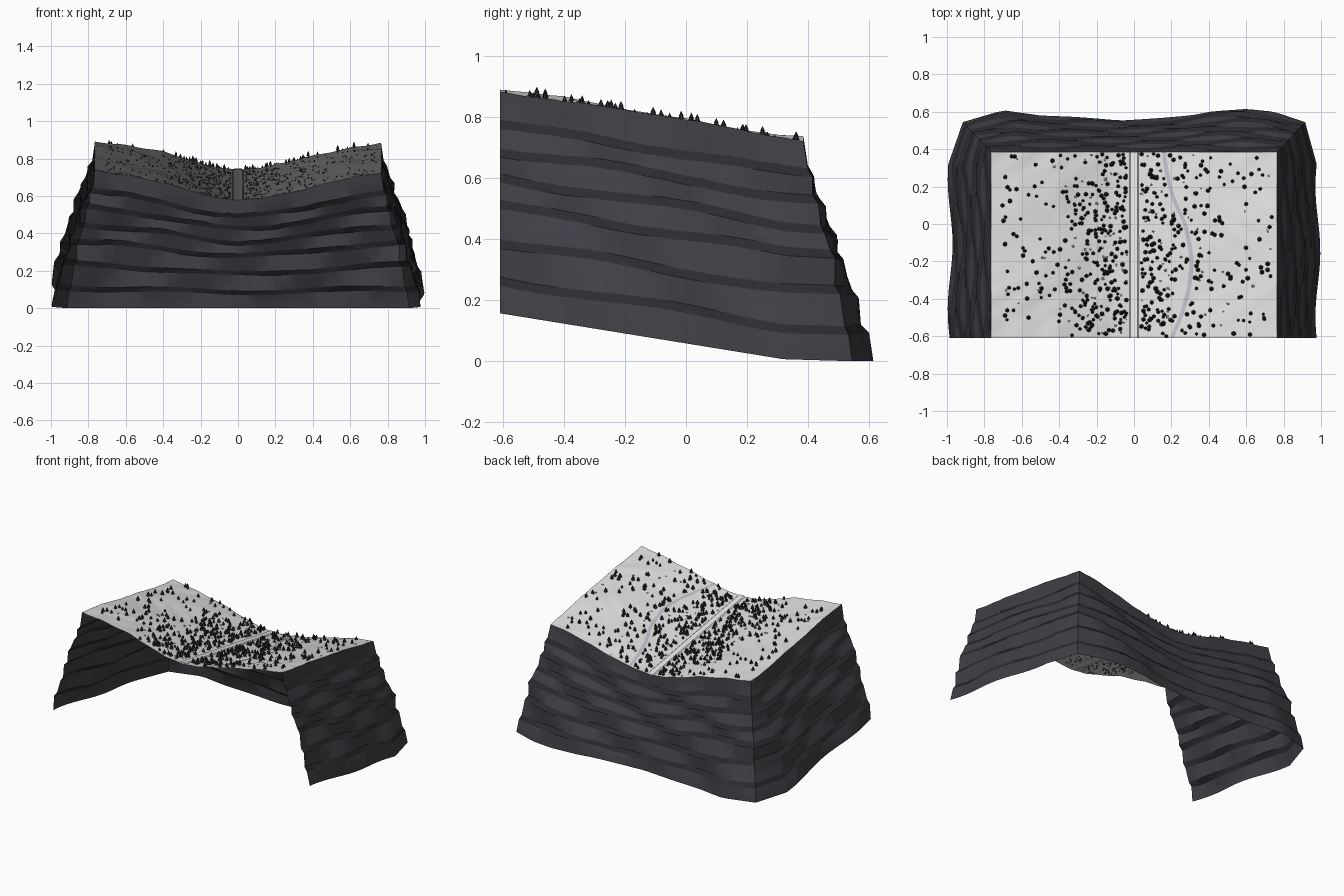
import bpy, bmesh, math, random
from mathutils import Vector, Matrix

if "Cube" in bpy.data.objects:
    bpy.data.objects.remove(bpy.data.objects["Cube"])

random.seed(7)
HALF, FRONT, BACK = 0.765, -0.61, 0.385


def material(name, r, g, b):
    m = bpy.data.materials.new(name)
    m.diffuse_color = (r, g, b, 1)
    m.use_nodes = True
    m.node_tree.nodes["Principled BSDF"].inputs["Base Color"].default_value = m.diffuse_color
    return m


SNOW = material("snow", 0.72, 0.72, 0.72)
TRACK = material("packed snow", 0.80, 0.80, 0.79)
ICE = material("stream ice", 0.50, 0.50, 0.56)
ROCK = material("slate rock", 0.052, 0.050, 0.060)
DARK = material("dark strata", 0.026, 0.025, 0.030)
PINE = material("pine green", 0.020, 0.024, 0.024)
STONE = material("grey stone", 0.32, 0.32, 0.33)


def lerp_table(pts, t):
    for (a, va), (b, vb) in zip(pts, pts[1:]):
        if t <= b:
            return va + (vb - va) * max(0, (t - a) / (b - a))
    return pts[-1][1]


def height(x, y):
    """Sloping valley floor with gentle drifts."""
    p = lerp_table([(-0.77, .155), (-.6, .132), (-.4, .092), (-.25, .045), (-.12, .012), (0, 0),
                    (.12, .010), (.25, .036), (.4, .073), (.6, .122), (.77, .150)], x)
    away = min(1, abs(x) / 0.3)
    n = (math.sin(7 * y + 3 * x) + 0.6 * math.sin(15 * y - 9 * x + 1)) * 0.004
    n += math.sin(31 * x + 5 * math.sin(8 * y)) * math.sin(17 * y + 2) * 0.0025
    return 0.74 - 0.163 * (y - FRONT) + p + n * away


def make(name, bm, mats, smooth=None):
    me = bpy.data.meshes.new(name)
    bm.to_mesh(me)
    bm.free()
    for m in mats:
        me.materials.append(m)
    ob = bpy.data.objects.new(name, me)
    bpy.context.collection.objects.link(ob)
    if smooth:
        bpy.ops.object.select_all(action='DESELECT')
        ob.select_set(True)
        bpy.context.view_layer.objects.active = ob
        bpy.ops.object.shade_smooth_by_angle(angle=math.radians(smooth))
    return ob


def sheet(bm, rows, mat_of_row=lambda i: 0):
    """Quads between successive rows of points."""
    vs = [[bm.verts.new(p) for p in r] for r in rows]
    for i in range(len(vs) - 1):
        for j in range(len(vs[i]) - 1):
            f = bm.faces.new((vs[i][j], vs[i][j + 1], vs[i + 1][j + 1], vs[i + 1][j]))
            f.material_index = mat_of_row(i)


# snow covered valley
NX, NY = 76, 50
xs = [-HALF + 2 * HALF * i / NX for i in range(NX + 1)]
ys = [FRONT + (BACK - FRONT) * j / NY for j in range(NY + 1)]
bm = bmesh.new()
sheet(bm, [[(x, y, height(x, y)) for x in xs] for y in ys])
make("snow_valley", bm, [SNOW], 40)

# raised straight track with sloping banks
bm = bmesh.new()
sheet(bm, [[(x, y, height(0, y) + dz) for x, dz in
            ((-.03, -.002), (-.018, .008), (.018, .008), (.03, -.002))] for y in ys])
make("track_bank", bm, [TRACK])

# frozen stream ribbon following the valley side
path = [(-.61, .20), (-.5, .25), (-.35, .295), (-.2, .31), (-.1, .295), (0, .275),
        (.07, .24), (.15, .205), (.3, .17), (.385, .16)]
bm = bmesh.new()
rows = []
for y in ys:
    c = sum(lerp_table(path, y + d) for d in (-.03, 0, .03)) / 3
    rows.append([(c + w, y, height(c + w, y) + .003) for w in (-.011, 0, .011)])
sheet(bm, rows)
make("stream", bm, [ICE], 40)

# cliff skirt: U-shaped outline at the top, wavy chamfered outline at the foot
SIDE, REAR = 24, 40


def side_x(s, y):
    return s * (0.983 + 0.013 * math.sin(9 * y + (2.9 if s > 0 else -0.6)))


top, foot = [], []


def side_points(s):
    out = []
    for i in range(SIDE):
        t = i / SIDE
        y = FRONT + (BACK - FRONT) * t
        yb = FRONT + (0.36 - FRONT) * t
        out.append(((s * HALF, y), (side_x(s, yb), yb, 0.157 * (1 - t))))
    out.append(((s * HALF, BACK), (s * 0.915, 0.545, 0)))
    return out


rear = [(-.915, .545), (-.70, .608), (-.5, .580), (-.3, .572), (-.07, .553), (.12, .565),
        (.3, .580), (.42, .602), (.6, .615), (.75, .600), (.915, .545)]
outline = side_points(-1)
for i in range(1, REAR):
    t = i / REAR * 2 - 1
    outline.append(((HALF * t, BACK), (0.915 * t, lerp_table(rear, 0.915 * t), 0)))
outline += reversed(side_points(1))

# strata profile: (drop fraction, outward fraction), steep bands between ledges
prof = [(0, 0)]
h = 0
for v in (.15, .265, .39, .515, .68, .85):
    h += .055
    prof.append((v - .018, h))
    h += .10
    prof.append((v + .022, h))
prof.append((1, 1))
rows = []
for k, (v, h) in enumerate(prof):
    row = []
    for i, ((tx, ty), (bx, by, bz)) in enumerate(outline):
        edge = 0 if k in (0, len(prof) - 1) else 1
        band = (k + 1) // 2
        vv = v + edge * 0.010 * math.sin(i * .33 + band * 1.9)
        hh = h + edge * 0.035 * math.sin(i * .47 + band * 2.3 + (k % 2) * .5)
        tz = height(tx, ty)
        y = ty + (by - ty) * hh
        row.append((tx + (bx - tx) * hh, y, tz + (bz - tz) * vv))
    rows.append(row)
bm = bmesh.new()
sheet(bm, rows, lambda i: i % 2)
make("cliff_skirt", bm, [ROCK, DARK], 25)


def cone(bm, x, y, z, r1, r2, h, n):
    bmesh.ops.create_cone(bm, cap_ends=True, segments=n, radius1=r1, radius2=r2, depth=h,
                          matrix=Matrix.Translation((x, y, z + h / 2)))


def scatter_point():
    """Denser near the track, sparser up the slopes, clear of track and stream."""
    while True:
        y = random.uniform(FRONT + .01, BACK - .01)
        x = random.uniform(-.72, .75)
        if abs(x) < .04 or abs(x - lerp_table(path, y)) < .022:
            continue
        if random.random() < max(.16, 1 - (abs(x) / .42) ** 2):
            return x, y


# pine trees: trunk and two tiers
bm = bmesh.new()
for _ in range(560):
    x, y = scatter_point()
    z, s = height(x, y), random.uniform(.75, 1.25)
    cone(bm, x, y, z - .006, .003 * s, .003 * s, .012 * s, 5)
    cone(bm, x, y, z + .004 * s, .0105 * s, .002 * s, .015 * s, 6)
    cone(bm, x, y, z + .013 * s, .0075 * s, 0, .016 * s, 6)
make("pine_trees", bm, [PINE])

# scattered boulders
bm = bmesh.new()
for _ in range(120):
    x, y = scatter_point()
    s = random.uniform(.005, .010)
    bmesh.ops.create_icosphere(bm, subdivisions=1, radius=s, matrix=Matrix.Translation(
        (x, y, height(x, y))) @ Matrix.Diagonal((1, random.uniform(.7, 1.2), .6, 1)))
make("boulders", bm, [STONE])
